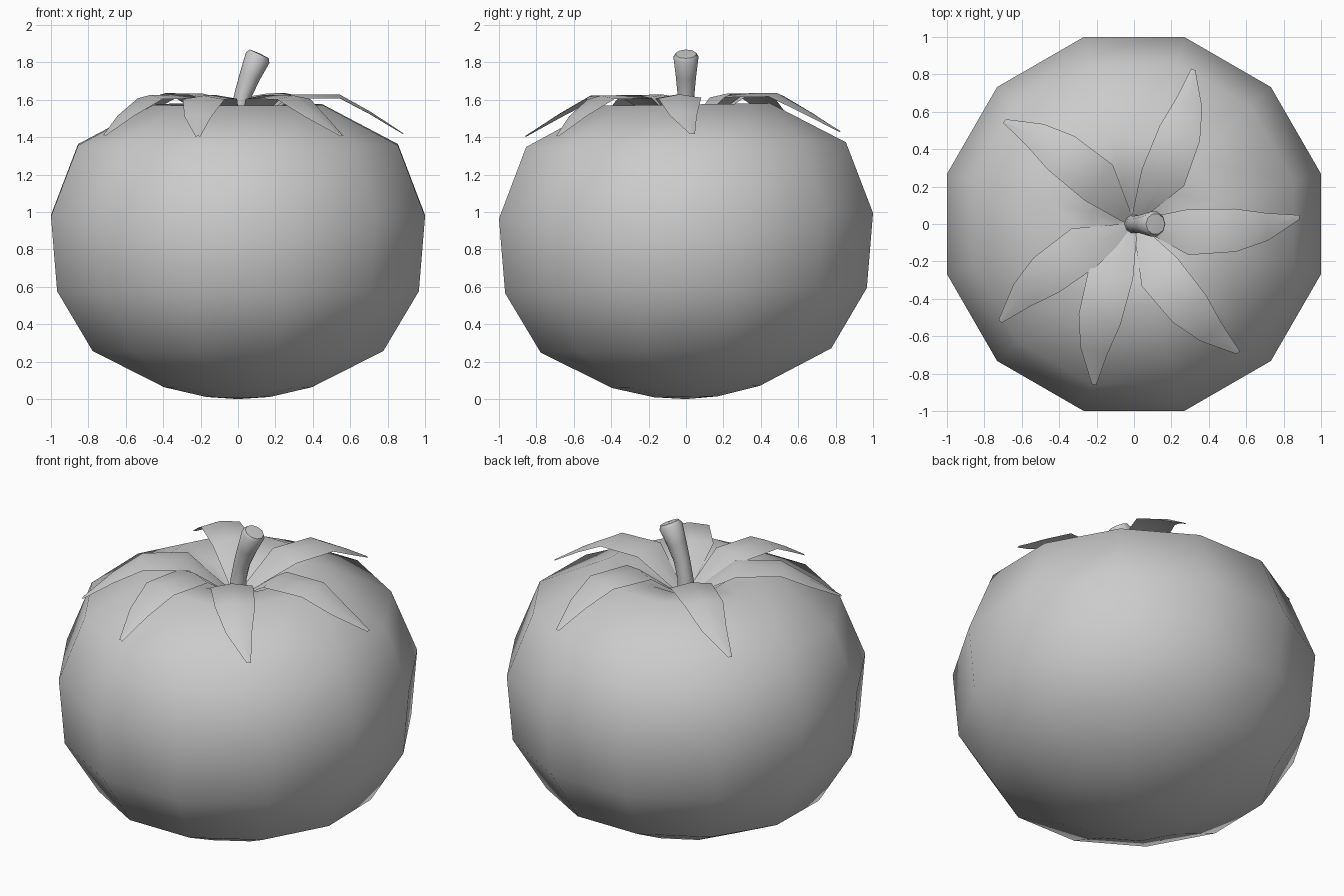
import bpy, math
from mathutils import Vector, Matrix

if "Cube" in bpy.data.objects:
    bpy.data.objects.remove(bpy.data.objects["Cube"])

TILT = 0.015  # the whole fruit leans up slightly toward the back


def make(name, verts, faces, angle=180):
    mesh = bpy.data.meshes.new(name)
    mesh.from_pydata([(x, y, z + TILT * y) for x, y, z in verts], [], faces)
    mesh.update()
    ob = bpy.data.objects.new(name, mesh)
    bpy.context.collection.objects.link(ob)
    bpy.ops.object.select_all(action='DESELECT')
    ob.select_set(True)
    bpy.context.view_layer.objects.active = ob
    bpy.ops.object.shade_smooth_by_angle(angle=math.radians(angle))
    return ob


def skin(rings, start, end):
    """Join equal rings into a tube closed by a point at each end."""
    n = len(rings[0])
    verts = [start] + [v for r in rings for v in r] + [end]
    last = len(verts) - 1
    faces = []
    for j in range(n):
        k = (j + 1) % n
        faces.append((0, 1 + k, 1 + j))
        for i in range(len(rings) - 1):
            a, b = 1 + i * n, 1 + (i + 1) * n
            faces.append((a + j, a + k, b + k, b + j))
        faces.append((last - n + j, last - n + k, last))
    return verts, faces


# Fruit body: twelve-sided lathe with a dimple on top (flat-side radius, height)
profile = [(0.17, 0.012), (0.395, 0.065), (0.777, 0.26), (0.967, 0.58), (1.0, 0.98),
           (0.855, 1.36), (0.45, 1.575), (0.23, 1.54), (0.09, 1.45)]
rings = []
for r, z in profile:
    r /= math.cos(math.radians(15))
    rings.append([(r * math.cos(math.radians(15 + 30 * k)),
                   r * math.sin(math.radians(15 + 30 * k)), z) for k in range(12)])
make("fruit_body", *skin(rings, (0, 0, 0), (0, 0, 1.41)))

# Stem: bent tube, widening to a softly rounded cut end (x, z, radius, lean)
path = [(0.0, 1.40, 0.055, 0), (0.003, 1.52, 0.045, 8), (0.028, 1.63, 0.047, 16),
        (0.065, 1.73, 0.057, 21), (0.105, 1.825, 0.069, 25), (0.115, 1.845, 0.056, 25)]
rings = []
for x, z, r, lean in path:
    rot = Matrix.Rotation(math.radians(lean), 3, 'Y')
    ring = []
    for k in range(10):
        a = 2 * math.pi * k / 10
        ring.append(tuple(rot @ Vector((r * math.cos(a), r * math.sin(a), 0)) + Vector((x, 0, z))))
    rings.append(ring)
make("stem", *skin(rings, (0, 0, 1.40), (0.117, 0, 1.848)), angle=50)

# Leaves: one curved sheet repeated around the stem
# (distance out, left edge, right edge, height, edge droop)
rows = [(0.03, 0.025, -0.025, 1.43, 0.0), (0.285, 0.066, -0.177, 1.63, 0.02),
        (0.54, 0.06, -0.170, 1.63, 0.02), (0.71, 0.03, -0.118, 1.535, 0.015),
        (0.885, 0.012, -0.012, 1.42, 0.005)]
for i, deg in enumerate((2.3, 69, 141.5, 216, 256, 309)):
    c, s = math.cos(math.radians(deg)), math.sin(math.radians(deg))
    verts = []
    for u, left, right, z, droop in rows:
        for v, dz in ((right, droop), ((left + right) / 2, 0), (left, droop)):
            verts.append((c * u - s * v, s * u + c * v, z - dz))
    faces = [(3 * r + k, 3 * r + 3 + k, 3 * r + 4 + k, 3 * r + 1 + k)
             for r in range(len(rows) - 1) for k in range(2)]
    make(f"leaf_{i + 1}", verts, faces)
